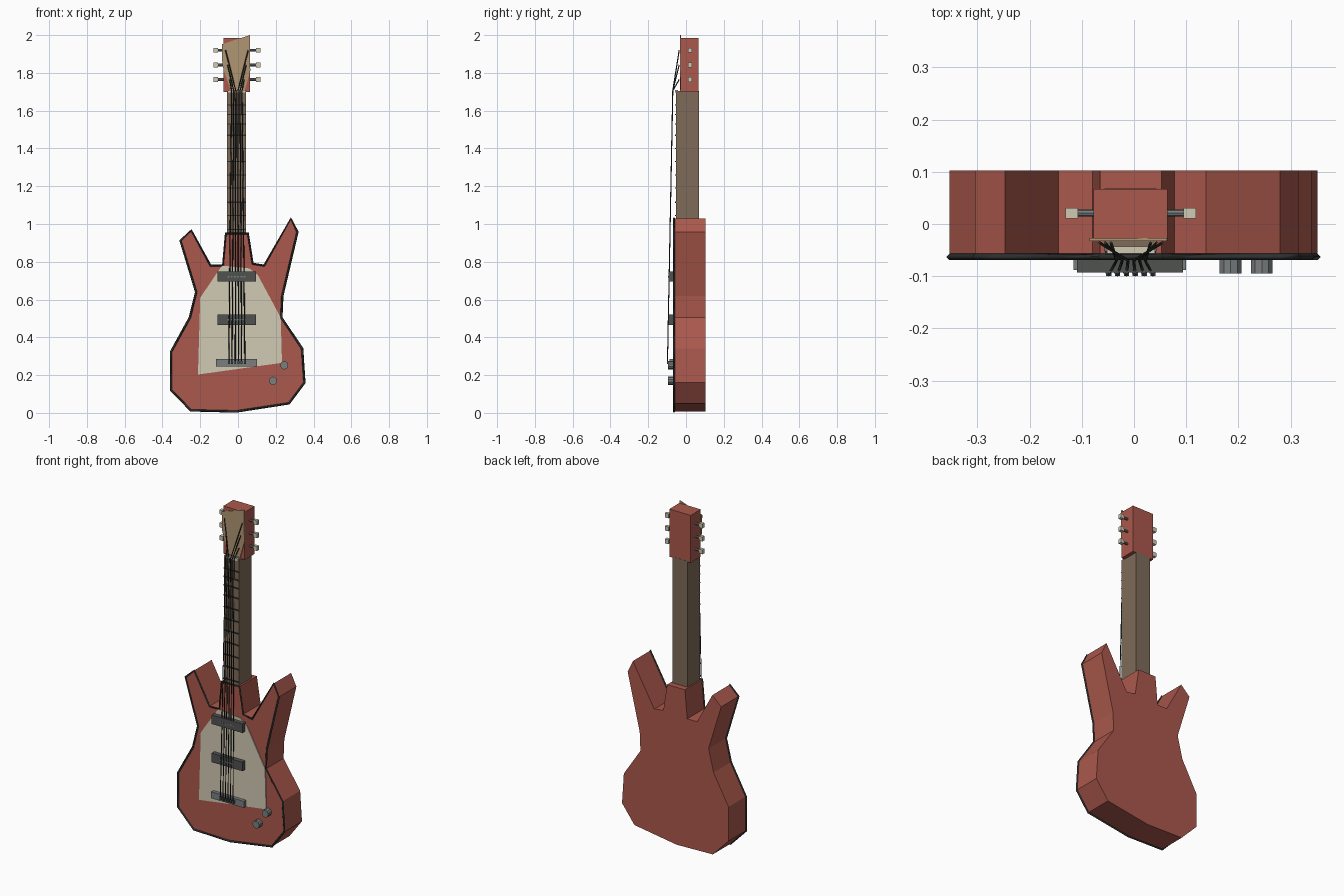
import bpy, bmesh, math

if "Cube" in bpy.data.objects:
    bpy.data.objects.remove(bpy.data.objects["Cube"])


def material(name, r, g, b):
    def lin(c):
        c /= 255
        return c / 12.92 if c <= 0.04045 else ((c + 0.055) / 1.055) ** 2.4
    m = bpy.data.materials.new(name)
    m.diffuse_color = (lin(r), lin(g), lin(b), 1)
    m.use_nodes = True
    m.node_tree.nodes["Principled BSDF"].inputs["Base Color"].default_value = m.diffuse_color
    return m


RED = material("red_paint", 170, 88, 76)
CREAM = material("cream_plastic", 209, 202, 180)
TAN = material("tan_wood", 176, 150, 115)
BROWN = material("brown_wood", 126, 107, 89)
BLACK = material("black_trim", 45, 48, 48)
DARK = material("dark_grey", 80, 82, 80)
GREY = material("metal_grey", 122, 127, 128)


def finish(name, bm, mat):
    bmesh.ops.recalc_face_normals(bm, faces=bm.faces)
    me = bpy.data.meshes.new(name)
    bm.to_mesh(me)
    bm.free()
    me.materials.append(mat)
    ob = bpy.data.objects.new(name, me)
    bpy.context.collection.objects.link(ob)
    return ob


def prism(name, outline, y0, y1, mat):
    """Extrude an x/z outline from y0 to y1."""
    bm = bmesh.new()
    face = bm.faces.new([bm.verts.new((x, y0, z)) for x, z in outline])
    ext = bmesh.ops.extrude_face_region(bm, geom=[face])
    for v in ext["geom"]:
        if isinstance(v, bmesh.types.BMVert):
            v.co.y = y1
    return finish(name, bm, mat)


def box(name, x0, x1, y0, y1, z0, z1, mat):
    return prism(name, [(x0, z0), (x1, z0), (x1, z1), (x0, z1)], y0, y1, mat)


def cylinder(name, center, radius, depth, axis, sides, mat):
    bm = bmesh.new()
    bmesh.ops.create_cone(bm, cap_ends=True, segments=sides,
                          radius1=radius, radius2=radius, depth=depth)
    ob = finish(name, bm, mat)
    ob.location = center
    ob.rotation_euler = (math.pi / 2, 0, 0) if axis == "y" else (0, math.pi / 2, 0)
    return ob


def wire(name, points, radius, mat, closed=False):
    cu = bpy.data.curves.new(name, "CURVE")
    cu.dimensions = "3D"
    cu.bevel_depth = radius
    cu.bevel_resolution = 0
    cu.use_fill_caps = True
    sp = cu.splines.new("POLY")
    sp.points.add(len(points) - 1)
    for p, co in zip(sp.points, points):
        p.co = (*co, 1)
    sp.use_cyclic_u = closed
    cu.materials.append(mat)
    ob = bpy.data.objects.new(name, cu)
    bpy.context.collection.objects.link(ob)
    return ob


# Body with two horns and a neck tab, edged with dark binding
BODY = [(-0.25, 0.013), (-0.01, 0.007), (0.27, 0.05), (0.352, 0.16),
        (0.34, 0.34), (0.23, 0.505), (0.235, 0.62), (0.315, 0.958),
        (0.28, 1.03), (0.138, 0.78), (0.078, 0.79), (0.053, 0.95),
        (-0.065, 0.95), (-0.08, 0.78), (-0.145, 0.78), (-0.247, 0.967),
        (-0.305, 0.912), (-0.222, 0.64), (-0.255, 0.505), (-0.354, 0.325),
        (-0.354, 0.12)]
prism("body", BODY, -0.062, 0.103, RED)
wire("body_binding", [(x, -0.063, z) for x, z in BODY], 0.006, BLACK, True)

# Pickguard plate
GUARD = [(-0.212, 0.203), (0.233, 0.265), (0.226, 0.505), (0.105, 0.73),
         (0.06, 0.765), (-0.085, 0.78), (-0.2, 0.61)]
prism("pickguard", GUARD, -0.067, -0.061, CREAM)

# Pickups with pole pieces
for i, z in enumerate((0.493, 0.722)):
    box(f"pickup_{i}", -0.109, 0.094, -0.093, -0.062, z - 0.027, z + 0.027, DARK)
    for k in range(6):
        x = -0.05 + 0.017 * k
        box(f"pole_piece_{i}_{k}", x - 0.005, x + 0.005, -0.095, -0.092,
            z - 0.004, z + 0.004, GREY)

# Bridge and control knobs
box("bridge", -0.116, 0.1, -0.088, -0.062, 0.246, 0.285, GREY)
for i, (x, z) in enumerate(((0.245, 0.252), (0.185, 0.17))):
    cylinder(f"control_knob_{i}", (x, -0.078, z), 0.022, 0.034, "y", 10, GREY)

# Neck, frets and nut
box("neck", -0.057, 0.043, -0.053, 0.068, 0.94, 1.705, BROWN)
for i, z in enumerate((0.97, 1.045, 1.115, 1.19, 1.26, 1.33, 1.40,
                       1.47, 1.53, 1.58, 1.63)):
    box(f"fret_{i}", -0.056, 0.042, -0.058, -0.052, z - 0.003, z + 0.003, BLACK)
box("nut", -0.052, 0.04, -0.057, -0.043, 1.695, 1.709, CREAM)

# Headstock with slanted face plate
box("headstock", -0.078, 0.064, -0.028, 0.067, 1.70, 1.985, RED)
PLATE = [(-0.04, 1.708), (0.036, 1.708), (0.065, 1.81), (0.063, 2.0),
         (-0.085, 1.952), (-0.083, 1.84)]
prism("headstock_plate", PLATE, -0.033, -0.027, TAN)

# Tuners on both sides
MID = -0.006
for side, sign in (("left", -1), ("right", 1)):
    for i, z in enumerate((1.765, 1.842, 1.92)):
        cylinder(f"tuner_shaft_{side}_{i}", (MID + sign * 0.085, 0.021, z),
                 0.007, 0.04, "x", 8, GREY)
        a, b = sorted((MID + sign * 0.101, MID + sign * 0.125))
        box(f"tuner_button_{side}_{i}", a, b, 0.011, 0.031,
            z - 0.013, z + 0.013, CREAM)

# Strings from bridge over the nut to the headstock
for k in range(6):
    t = k - 2.5
    peg = k if k < 3 else 5 - k
    end_x = MID + math.copysign(0.038 + 0.011 * peg, t)
    end_z = 1.765 + 0.0775 * peg
    wire(f"string_{k}", [(MID + t * 0.017, -0.085, 0.262),
                         (MID + t * 0.017, -0.098, 0.275),
                         (MID + t * 0.011, -0.07, 1.705),
                         (end_x, -0.036, end_z)], 0.003, BLACK)
    x = MID + t * 0.017
    box(f"saddle_{k}", x - 0.005, x + 0.005, -0.1, -0.087, 0.258, 0.276, DARK)
